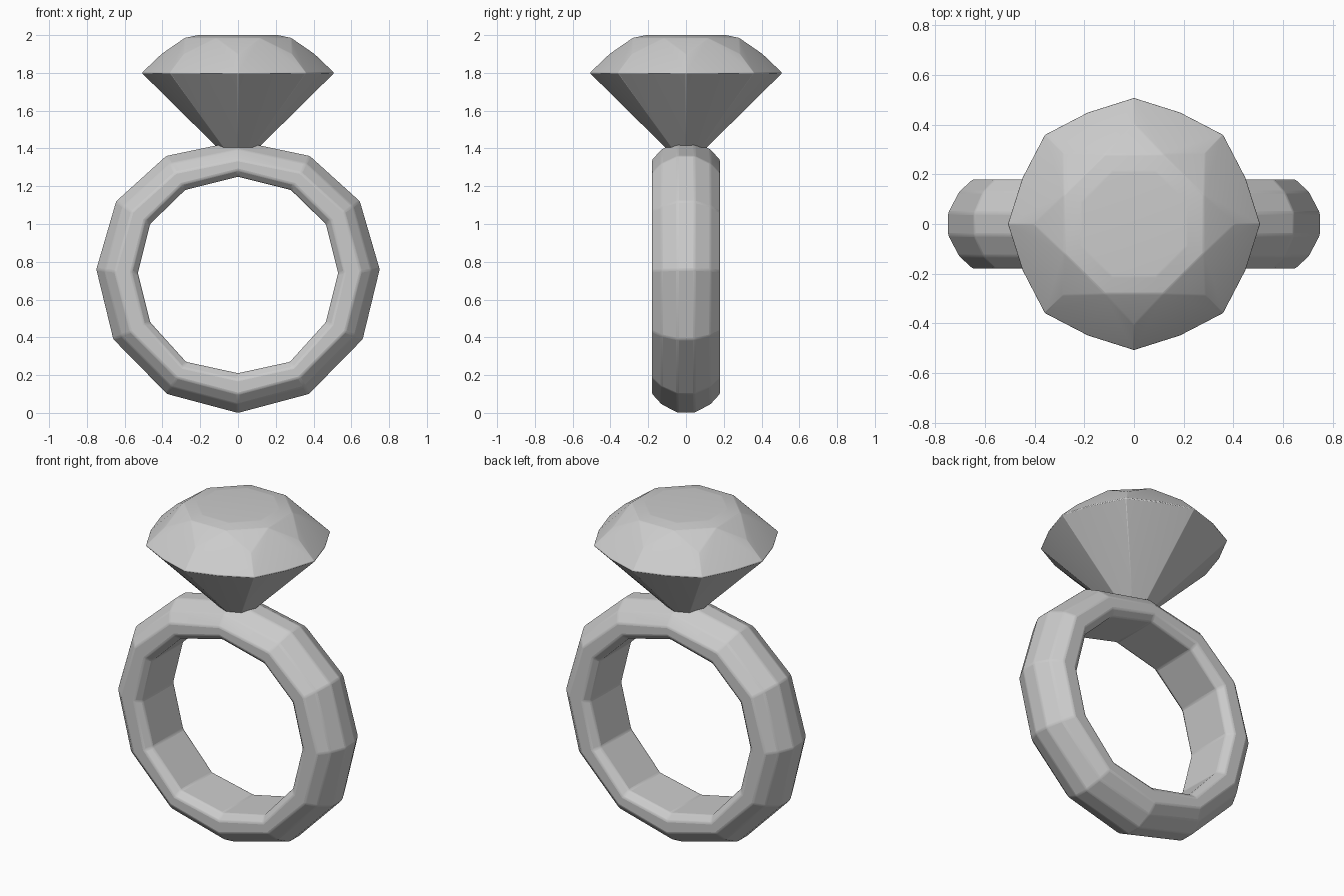
import bpy, bmesh
from math import sin, cos, pi
from mathutils import Vector

if "Cube" in bpy.data.objects:
    bpy.data.objects.remove(bpy.data.objects["Cube"])


def finish(bm, name, bevel):
    bmesh.ops.recalc_face_normals(bm, faces=bm.faces)
    mesh = bpy.data.meshes.new(name)
    bm.to_mesh(mesh)
    bm.free()
    obj = bpy.data.objects.new(name, mesh)
    bpy.context.collection.objects.link(obj)
    # tiny softened edges between the cut faces
    mod = obj.modifiers.new("soft_edges", 'BEVEL')
    mod.width = bevel
    mod.segments = 2
    mod.limit_method = 'ANGLE'
    mod.angle_limit = 0.2
    bpy.context.view_layer.objects.active = obj
    obj.select_set(True)
    bpy.ops.object.shade_smooth_by_angle(angle=0.3)
    obj.select_set(False)
    return obj


# Band: twelve-sided hoop, outline given for the right half and mirrored
outer = [(0, 0), (.375, .10), (.66, .39), (.75, .76), (.645, 1.12), (.38, 1.36), (0, 1.44)]
inner = [(0, .21), (.275, .27), (.465, .48), (.53, .74), (.465, 1.0), (.28, 1.18), (0, 1.25)]


def full_loop(half):
    return half + [(-x, z) for x, z in half[-2:0:-1]]


bm = bmesh.new()
rings = []
for o, i in zip(full_loop(outer), full_loop(inner)):
    o, i = Vector((o[0], 0, o[1])), Vector((i[0], 0, i[1]))
    d = (o - i).normalized()
    # cross-section: chamfered outside, small bevel inside
    half = [(.045, o), (.13, o - d * .045), (.18, o - d * .10), (.18, i + d * .035), (.145, i)]
    section = [p + Vector((0, y, 0)) for y, p in half]
    section += [p - Vector((0, y, 0)) for y, p in reversed(half)]
    rings.append([bm.verts.new(p) for p in section])
for k, a in enumerate(rings):
    b = rings[(k + 1) % len(rings)]
    for j in range(len(a)):
        n = (j + 1) % len(a)
        bm.faces.new((a[j], a[n], b[n], b[j]))
finish(bm, "ring_band", .008)

# Gem: brilliant cut, hull of stacked rings of corner points
bm = bmesh.new()


def corners(count, r, z, offset=0.0):
    for k in range(count):
        a = 2 * pi * k / count + offset
        bm.verts.new((r * cos(a), r * sin(a), z))


corners(8, .23, 2.0, pi / 8)     # table
corners(8, .305, 1.985, pi / 8)  # table rim
corners(8, .405, 1.9)            # star facet tips
corners(8, .51, 1.8)             # girdle corners
corners(8, .488, 1.8, pi / 8)    # girdle midpoints
corners(8, .105, 1.4)            # flat bottom tip
bmesh.ops.convex_hull(bm, input=bm.verts)
bmesh.ops.dissolve_limit(bm, angle_limit=.02, verts=bm.verts, edges=bm.edges)
finish(bm, "gem", .005)
